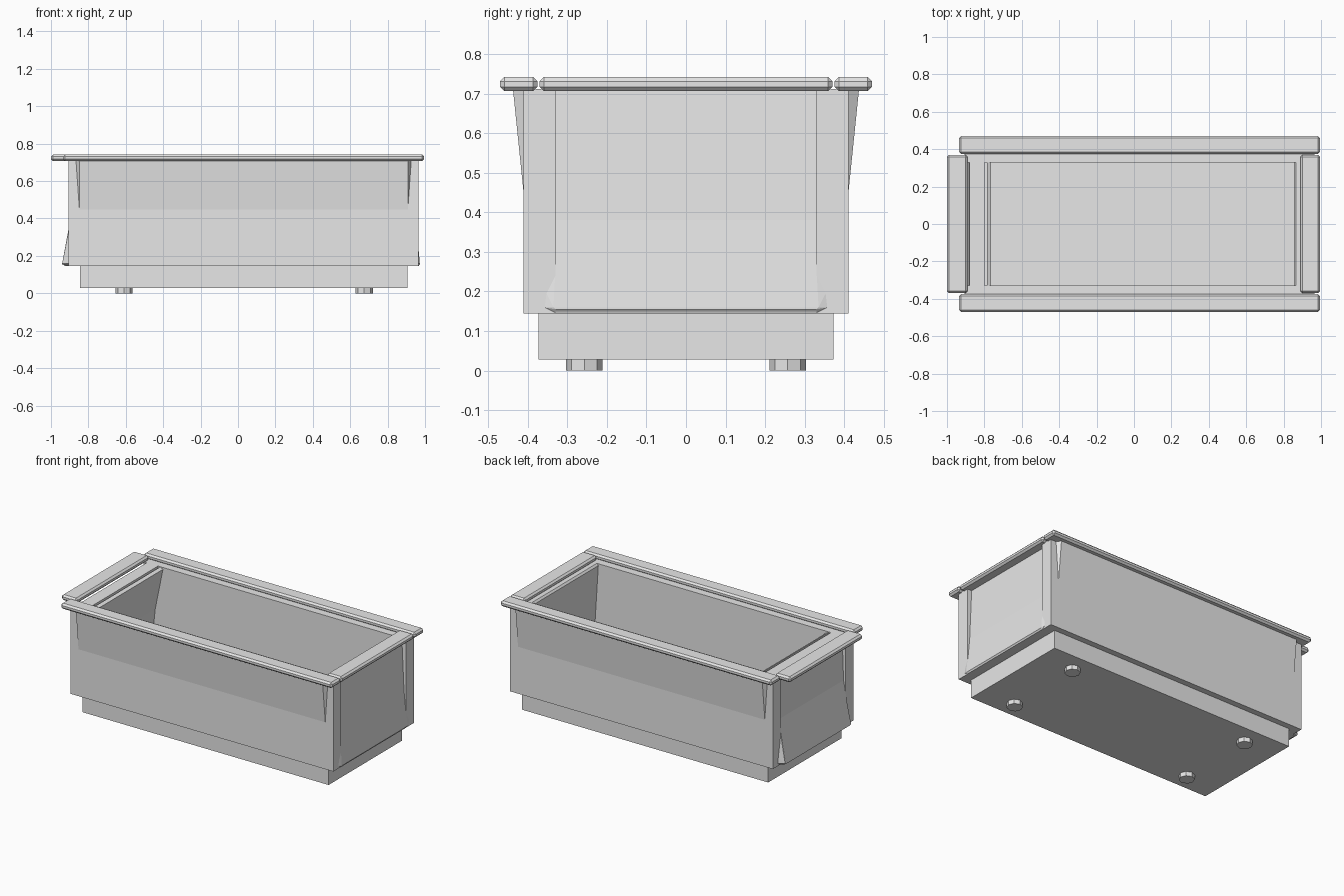
import bpy
import bmesh
from mathutils import Vector

old = bpy.data.objects.get("Cube")
if old:
    bpy.data.objects.remove(old, do_unlink=True)

grey = bpy.data.materials.new("light_grey")
grey.use_nodes = True
grey.diffuse_color = (0.8, 0.8, 0.8, 1)
grey.node_tree.nodes["Principled BSDF"].inputs["Base Color"].default_value = (0.8, 0.8, 0.8, 1)

MID = 0.03          # centre of the tub along x
FLAT = 0.33         # half width between the long walls


def finish(name, bm):
    bmesh.ops.recalc_face_normals(bm, faces=bm.faces)
    mesh = bpy.data.meshes.new(name)
    bm.to_mesh(mesh)
    bm.free()
    mesh.materials.append(grey)
    obj = bpy.data.objects.new(name, mesh)
    bpy.context.collection.objects.link(obj)
    return obj


def box(name, x, y, z, bevel=0):
    bm = bmesh.new()
    bmesh.ops.create_cube(bm, size=1)
    for v in bm.verts:
        v.co = Vector([(r[0] + r[1]) / 2 + c * (r[1] - r[0]) for c, r in zip(v.co, (x, y, z))])
    obj = finish(name, bm)
    if bevel:
        mod = obj.modifiers.new("chamfer", "BEVEL")
        mod.width = bevel
        mod.segments = 1
    return obj


def hull(name, points):
    bm = bmesh.new()
    for p in points:
        bm.verts.new(p)
    bmesh.ops.convex_hull(bm, input=bm.verts)
    bmesh.ops.dissolve_limit(bm, angle_limit=0.01, verts=bm.verts, edges=bm.edges)
    return finish(name, bm)


def end_panel(name, profile):
    """Extrude an (x, z) outline between the two long walls."""
    bm = bmesh.new()
    face = bm.faces.new([bm.verts.new((x, -FLAT, z)) for x, z in profile])
    ext = bmesh.ops.extrude_face_region(bm, geom=[face])
    for v in ext["geom"]:
        if isinstance(v, bmesh.types.BMVert):
            v.co.y = FLAT
    return finish(name, bm)


# Plinth and tub floor
box("plinth", (-0.845, 0.905), (-0.372, 0.372), (0.028, 0.145))
box("tub_floor", (-0.86, 0.92), (-FLAT, FLAT), (0.145, 0.22))

# Long walls, flared upper panels and long rim planks
for side, s in (("front", -1), ("back", 1)):
    box(side + "_wall", (-0.905, 0.965), sorted((s * FLAT, s * 0.41)), (0.145, 0.712))
    flare = []
    for e in (-1, 1):
        flare += [(MID + e * 0.897, s * 0.409, 0.71),
                  (MID + e * 0.878, s * 0.437, 0.71),
                  (MID + e * 0.878, s * 0.409, 0.437)]
    hull(side + "_flare", flare)
    box(side + "_rim", (-0.935, 0.995), sorted((s * 0.375, s * 0.47)), (0.706, 0.742), 0.011)

# Sloping end panels, the right one with a groove and thin inner board
end_panel("right_end_panel", [
    (-0.88, 0.712), (-0.89, 0.43), (-0.94, 0.16), (-0.925, 0.145), (-0.85, 0.145),
    (-0.82, 0.43), (-0.765, 0.70), (-0.785, 0.71), (-0.785, 0.67), (-0.80, 0.67),
    (-0.80, 0.712)])
end_panel("left_end_panel", [
    (0.935, 0.712), (0.95, 0.38), (0.972, 0.16), (0.966, 0.145), (0.89, 0.145),
    (0.875, 0.38), (0.855, 0.70), (0.865, 0.712)])

# Flared lips at the foot of each end panel
for side, face, tip, top in (("right", -0.904, -0.94, 0.34), ("left", 0.964, 0.972, 0.25)):
    lip = []
    for s in (-1, 1):
        lip += [(face, s * 0.36, 0.16), (face, s * 0.355, 0.20), (face, s * FLAT, top),
                (tip, s * 0.335, 0.16), (face, s * FLAT, 0.145), (tip, s * FLAT, 0.155)]
    hull(side + "_lip", lip)

# End rim planks
for side, x in (("right", (-1, -0.89)), ("left", (0.89, 0.995))):
    box(side + "_rim", x, (-0.37, 0.37), (0.706, 0.742), 0.011)

# Eight-sided feet
for x in (-0.61, 0.675):
    for y in (-0.257, 0.257):
        bm = bmesh.new()
        bmesh.ops.create_cone(bm, cap_ends=True, segments=8, radius1=0.046,
                              radius2=0.046, depth=0.03)
        bmesh.ops.translate(bm, verts=bm.verts, vec=(x, y, 0.015))
        finish("foot", bm)
